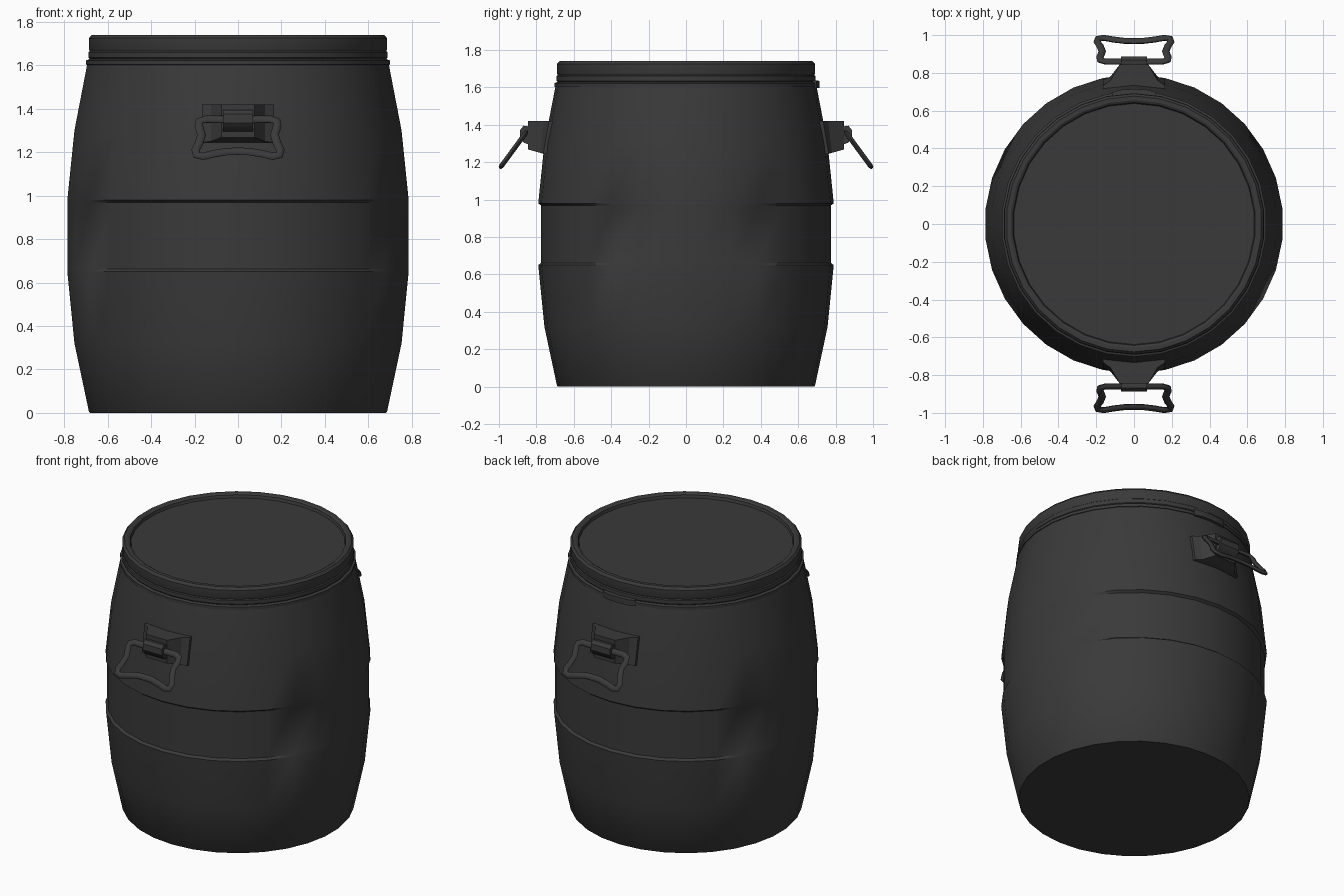
import bpy, bmesh, math
from mathutils import Matrix, Vector

cube = bpy.data.objects.get("Cube")
if cube:
    bpy.data.objects.remove(cube, do_unlink=True)

SIDES = 30
plastic = bpy.data.materials.new("dark_grey_plastic")
plastic.use_nodes = True
GREY = (0.042, 0.042, 0.042, 1)
plastic.diffuse_color = GREY
plastic.node_tree.nodes["Principled BSDF"].inputs["Base Color"].default_value = GREY


def finish(name, bm, angle=30):
    bmesh.ops.recalc_face_normals(bm, faces=bm.faces)
    mesh = bpy.data.meshes.new(name)
    bm.to_mesh(mesh)
    bm.free()
    obj = bpy.data.objects.new(name, mesh)
    bpy.context.collection.objects.link(obj)
    mesh.materials.append(plastic)
    smooth(obj, angle)
    return obj


def smooth(obj, angle=30):
    bpy.ops.object.select_all(action="DESELECT")
    obj.select_set(True)
    bpy.context.view_layer.objects.active = obj
    bpy.ops.object.shade_smooth_by_angle(angle=math.radians(angle))


def loft(name, rings, angle=30):
    """Skin a list of closed point loops and cap both ends."""
    bm = bmesh.new()
    loops = [[bm.verts.new(p) for p in ring] for ring in rings]
    n = len(loops[0])
    for a, b in zip(loops, loops[1:]):
        for i in range(n):
            j = (i + 1) % n
            bm.faces.new((a[i], a[j], b[j], b[i]))
    bm.faces.new(loops[0])
    bm.faces.new(loops[-1])
    return finish(name, bm, angle)


def lathe(name, profile):
    """Profile rows are radius, height and optional waist depth on front and back."""
    rings = []
    for r, z, *depth in profile:
        ring = []
        for i in range(SIDES):
            a = math.tau * (i + 0.5) / SIDES
            fade = min(1, max(0, (abs(math.sin(a)) - 0.3) / 0.4))
            rr = r - (depth[0] * fade if depth else 0)
            ring.append((rr * math.cos(a), rr * math.sin(a), z))
        rings.append(ring)
    return loft(name, rings)


# Barrel body with a shallow waist band
lathe("barrel_body", [
    (0.685, 0), (0.69, 0.006), (0.757, 0.32), (0.79, 0.65),
    (0.79, 0.662, 0.016), (0.79, 0.968, 0.016), (0.79, 0.98),
    (0.757, 1.3), (0.697, 1.61)])

# Clamp ring and lid with a raised rim
lathe("clamp_ring", [
    (0.69, 1.6), (0.703, 1.603), (0.703, 1.622), (0.69, 1.628)])
lathe("lid", [
    (0.68, 1.62), (0.692, 1.635), (0.692, 1.66), (0.686, 1.665),
    (0.69, 1.675), (0.69, 1.725), (0.677, 1.74), (0.655, 1.74),
    (0.643, 1.733), (0.638, 1.715)])

# Latch plate curved around the back of the ring
latch = []
for step in range(-3, 4):
    a = math.pi / 2 + step * 0.055
    r = 0.714 - (0.008 if abs(step) == 3 else 0)
    latch.append([(q * math.cos(a), q * math.sin(a), z)
                  for q, z in ((0.68, 1.595), (r, 1.598), (r, 1.635), (0.68, 1.638))])
loft("lid_latch", latch)


def make_handle(side, turn):
    # Flared bracket standing out of the wall
    rings = []
    for y, half, low, lean in ((0.69, 0.165, 1.245, 0.03), (0.733, 0.165, 1.245, 0.03),
                               (0.76, 0.125, 1.25, 0.02), (0.845, 0.075, 1.268, 0)):
        rings.append([(-half, y + lean, low), (half, y + lean, low),
                      (half, y, 1.42), (-half, y, 1.42)])
    bracket = loft(side + "_handle_bracket", rings, 20)

    # Clip wrapping the grip's upper bar
    section = ((0.83, 1.29), (0.868, 1.305), (0.888, 1.335),
               (0.886, 1.375), (0.868, 1.395), (0.83, 1.39))
    clip = loft(side + "_handle_clip",
                [[(x, y, z) for y, z in section] for x in (-0.07, 0.07)], 35)

    # Bent loop grip hanging outwards, drawn flat and then tilted
    half_path = [(0.0, 0.0), (0.08, 0.0), (0.15, 0.0), (0.178, 0.012), (0.18, 0.04),
                 (0.168, 0.09), (0.18, 0.14), (0.195, 0.175), (0.19, 0.205),
                 (0.16, 0.212), (0.11, 0.197), (0.05, 0.185), (0.0, 0.183)]
    path = half_path + [(-u, v) for u, v in half_path[-2:0:-1]]
    curve = bpy.data.curves.new(side + "_handle_grip", "CURVE")
    curve.dimensions = "3D"
    curve.bevel_depth = 0.02
    curve.bevel_resolution = 2
    spline = curve.splines.new("POLY")
    spline.points.add(len(path) - 1)
    spline.use_cyclic_u = True
    for p, (u, v) in zip(spline.points, path):
        p.co = (u, v, 0, 1)
    grip = bpy.data.objects.new(curve.name, curve)
    bpy.context.collection.objects.link(grip)
    bpy.ops.object.select_all(action="DESELECT")
    grip.select_set(True)
    bpy.context.view_layer.objects.active = grip
    bpy.ops.object.convert(target="MESH")
    grip = bpy.context.view_layer.objects.active
    grip.data.materials.clear()
    grip.data.materials.append(plastic)
    down = Vector((0, 0.125, -0.17)).normalized()
    across = Vector((1, 0, 0))
    tilt = Matrix((across, down, across.cross(down))).transposed().to_4x4()
    place = Matrix.Translation((0, 0.86, 1.352)) @ tilt @ Matrix.Diagonal((1, 1, 0.65, 1))
    grip.data.transform(place)
    smooth(grip, 50)

    for part in (bracket, clip, grip):
        part.data.transform(Matrix.Rotation(turn, 4, "Z"))


make_handle("back", 0)
make_handle("front", math.pi)
